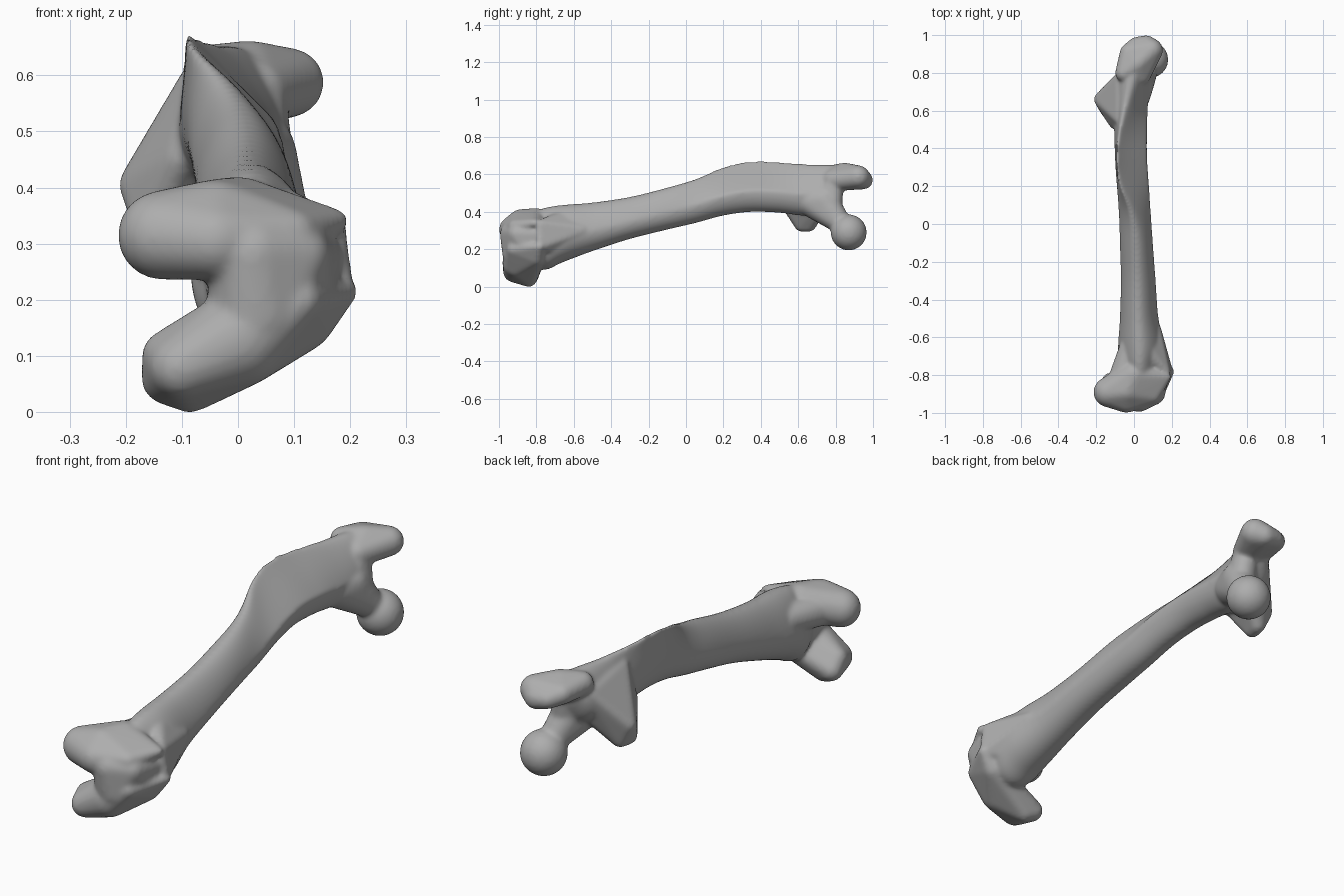
import bpy
import bmesh
import math
from mathutils import Matrix, Vector

default_cube = bpy.data.objects.get("Cube")
if default_cube:
    bpy.data.objects.remove(default_cube, do_unlink=True)

bone_grey = bpy.data.materials.new("bone_grey")
bone_grey.use_nodes = True
colour = (0.42, 0.42, 0.42, 1)
bone_grey.diffuse_color = colour
bone_grey.node_tree.nodes["Principled BSDF"].inputs["Base Color"].default_value = colour

bm = bmesh.new()


def spline(rows, steps):
    """Catmull-Rom interpolation through rows of section values."""
    rows = [Vector(row) for row in rows]
    padded = [rows[0]] + rows + [rows[-1]]
    result = []
    for a, b, c, d in zip(padded, padded[1:], padded[2:], padded[3:]):
        for step in range(steps):
            t = step / steps
            result.append(b + (c - a) * t / 2
                          + (a - b * 2.5 + c * 2 - d / 2) * t ** 2
                          + ((b - c) * 1.5 + (d - a) / 2) * t ** 3)
    return result + [rows[-1]]


def add_shaft(rows, sides=48):
    """Loft of rings along y; each ring leans and narrows toward its crest."""
    rings = []
    for y, left, right, low, high, crest, pinch in spline(rows, 5):
        middle, half = (left + right) / 2, (right - left) / 2
        waist = low + (high - low) * 0.42
        ring = []
        for i in range(sides):
            angle = math.tau * i / sides
            c, s = math.cos(angle), math.sin(angle)
            x = middle + half * c
            x += (crest - x) * pinch * max(s, 0)
            z = waist + s * (high - waist if s > 0 else waist - low)
            ring.append(bm.verts.new((x, y, z)))
        rings.append(ring)
    faces = [bm.faces.new(rings[0]), bm.faces.new(rings[-1][::-1])]
    for a, b in zip(rings, rings[1:]):
        for i in range(sides):
            j = (i + 1) % sides
            faces.append(bm.faces.new((a[i], b[i], b[j], a[j])))
    bmesh.ops.recalc_face_normals(bm, faces=faces)


def add_hull(*balls):
    """Convex hull wrapped around balls given as x, y, z, radius."""
    part = bmesh.new()
    for x, y, z, radius in balls:
        bmesh.ops.create_icosphere(part, subdivisions=3, radius=radius,
                                   matrix=Matrix.Translation((x, y, z)))
    hull = bmesh.ops.convex_hull(part, input=part.verts)
    spare = {v for v in hull["geom_interior"] + hull["geom_unused"]
             if isinstance(v, bmesh.types.BMVert)}
    bmesh.ops.delete(part, geom=list(spare), context="VERTS")
    bmesh.ops.recalc_face_normals(part, faces=part.faces)
    mesh = bpy.data.meshes.new("hull_part")
    part.to_mesh(mesh)
    part.free()
    bm.from_mesh(mesh)
    bpy.data.meshes.remove(mesh)


# Shaft: y, left, right, low, high, crest x, crest sharpness
add_shaft([
    (-.86, -.03, .12, .14, .38, .03, .2),
    (-.76, -.075, .16, .09, .42, 0, .3),
    (-.66, -.085, .165, .13, .437, 0, .25),
    (-.5, -.075, .13, .19, .45, 0, .2),
    (-.3, -.07, .115, .255, .48, 0, .2),
    (-.1, -.075, .1, .305, .53, 0, .2),
    (.05, -.08, .09, .34, .575, -.04, .4),
    (.2, -.09, .08, .38, .64, -.1, .7),
    (.35, -.1, .07, .4, .673, -.108, .83),
    (.5, -.105, .07, .395, .666, -.1, .7),
    (.65, -.11, .075, .38, .655, -.07, .45),
    (.78, -.1, .085, .42, .652, -.02, .25),
    (.83, -.05, .08, .5, .64, 0, .2),
])

# Upper condyle with the upper ridge of the groove
add_hull((-.135, -.89, .315, .08), (-.04, -.93, .305, .07),
         (.1, -.91, .32, .04), (.175, -.81, .34, .022),
         (0, -.8, .34, .08), (-.04, -.88, .34, .075))

# Lower condyle with the lower ridge of the groove
add_hull((-.125, -.87, .1, .047), (-.125, -.835, .06, .048),
         (-.1, -.92, .08, .058), (0, -.895, .13, .087),
         (.12, -.8, .16, .05), (.195, -.78, .215, .02),
         (.11, -.92, .2, .04), (-.085, -.84, .04, .042))

# Bridge between the condyles, forming the groove floor
add_hull((.035, -.895, .18, .088), (.025, -.92, .28, .075),
         (.11, -.9, .28, .055), (.15, -.8, .28, .036),
         (.12, -.85, .2, .05), (.04, -.76, .25, .1))

# Ridges of the groove merging into the shaft
add_hull((.185, -.78, .215, .022), (.17, -.78, .335, .022),
         (.105, -.56, .3, .04), (.06, -.66, .2, .06),
         (.02, -.62, .355, .07))

# Back of the upper condyle merging into the shaft
add_hull((-.07, -.83, .315, .07), (-.02, -.66, .32, .06))

# Neck and ball head
add_hull((0, .67, .455, .083), (.03, .74, .46, .075),
         (.068, .82, .345, .06))
add_hull((.085, .87, .29, .097))

# Web between the neck and the greater trochanter
add_hull((.03, .76, .49, .06), (.03, .79, .57, .055),
         (.05, .78, .42, .055), (-.03, .74, .52, .06))

# Greater trochanter, a knob overhanging the neck
add_hull((.092, .92, .587, .062), (.065, .95, .57, .05),
         (.02, .85, .607, .056), (-.05, .8, .605, .05),
         (-.03, .91, .595, .045), (.01, .95, .575, .04),
         (.03, .79, .57, .06))

# Lesser trochanter with its flange toward the crest
add_hull((-.175, .66, .405, .038), (-.15, .615, .33, .036),
         (-.14, .66, .33, .036), (-.1, .53, .45, .03),
         (-.05, .72, .45, .05), (-.075, .55, .6, .025),
         (-.07, .77, .55, .035))

# Fuse everything into one smooth bone
mesh = bpy.data.meshes.new("thigh_bone")
bm.to_mesh(mesh)
bm.free()
mesh.materials.append(bone_grey)
bone = bpy.data.objects.new("thigh_bone", mesh)
bpy.context.collection.objects.link(bone)

fuse = bone.modifiers.new("fuse", "REMESH")
fuse.mode = "VOXEL"
fuse.voxel_size = 0.008
fuse.use_smooth_shade = True
soften = bone.modifiers.new("soften", "SMOOTH")
soften.factor = 0.5
soften.iterations = 14
